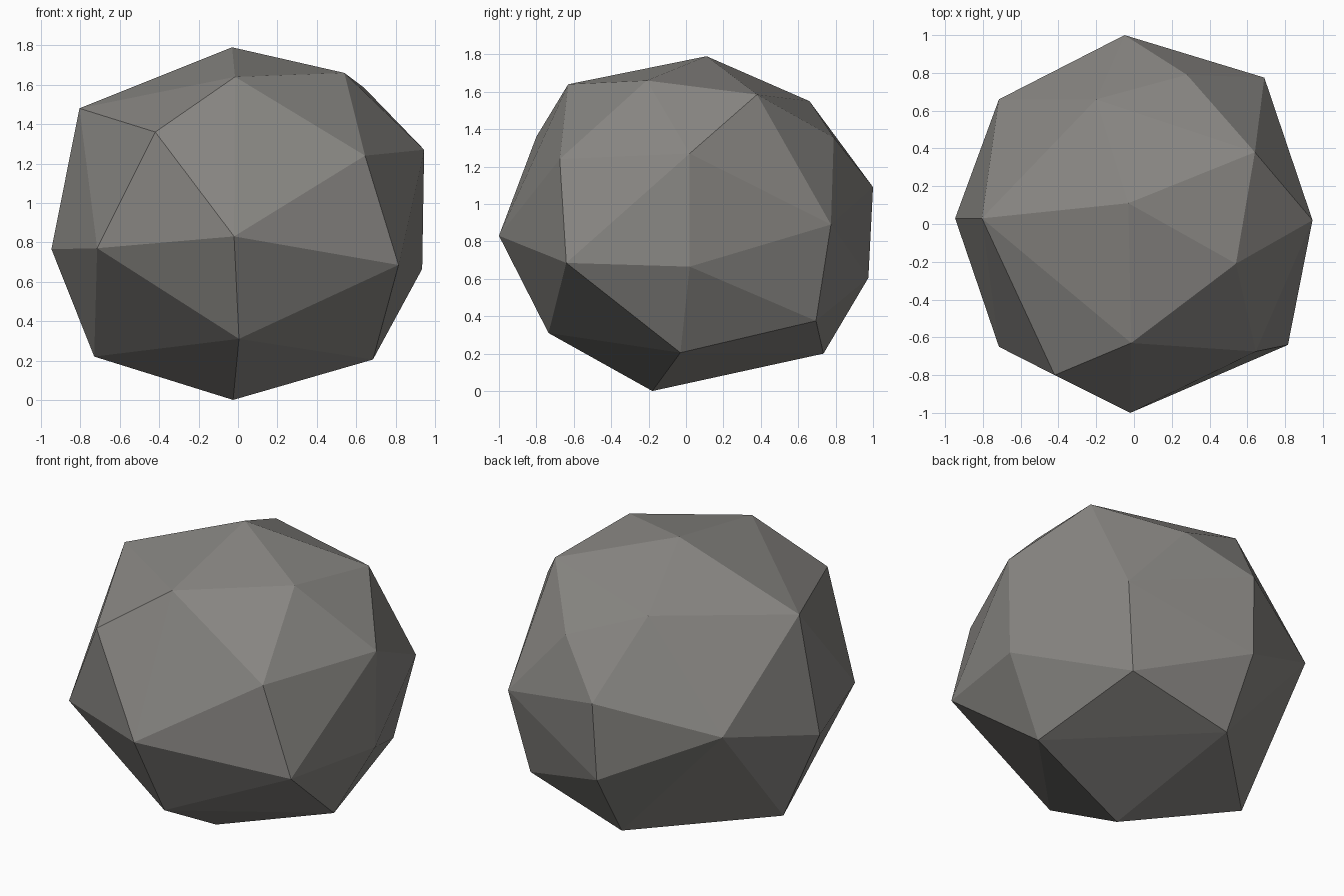
import bpy
import bmesh

# Corner points of the boulder, grouped in rough layers from bottom to top
base = [(-0.025, -0.18, 0.0), (0.685, -0.03, 0.205), (-0.07, 0.735, 0.20),
        (-0.73, 0.08, 0.22), (0.005, -0.735, 0.31), (0.59, 0.695, 0.375)]
waist = [(0.935, 0.02, 0.665), (0.815, -0.64, 0.685), (-0.02, -1.0, 0.83),
         (-0.715, -0.65, 0.77), (-0.947, 0.03, 0.765), (-0.715, 0.66, 0.925),
         (-0.065, 0.975, 0.605), (0.69, 0.775, 0.89)]
shoulder = [(0.945, 0.02, 1.27), (0.645, -0.675, 1.24), (-0.42, -0.80, 1.36),
            (-0.805, 0.03, 1.48), (-0.05, 1.0, 1.09), (0.28, 0.79, 1.355)]
crown = [(0.64, 0.38, 1.585), (0.54, -0.21, 1.66), (-0.015, -0.63, 1.64),
         (-0.20, 0.66, 1.55), (-0.03, 0.11, 1.79)]

# Stone material
stone = bpy.data.materials.new("grey_stone")
stone.diffuse_color = (0.25, 0.242, 0.228, 1.0)

# Boulder: flat-faced convex skin around the corner points
bm = bmesh.new()
for co in base + waist + shoulder + crown:
    bm.verts.new(co)
bmesh.ops.convex_hull(bm, input=bm.verts[:])
bmesh.ops.recalc_face_normals(bm, faces=bm.faces[:])
for face in bm.faces:
    face.smooth = False

mesh = bpy.data.meshes.new("boulder")
bm.to_mesh(mesh)
bm.free()
mesh.materials.append(stone)
boulder = bpy.data.objects.new("boulder", mesh)
bpy.context.collection.objects.link(boulder)
